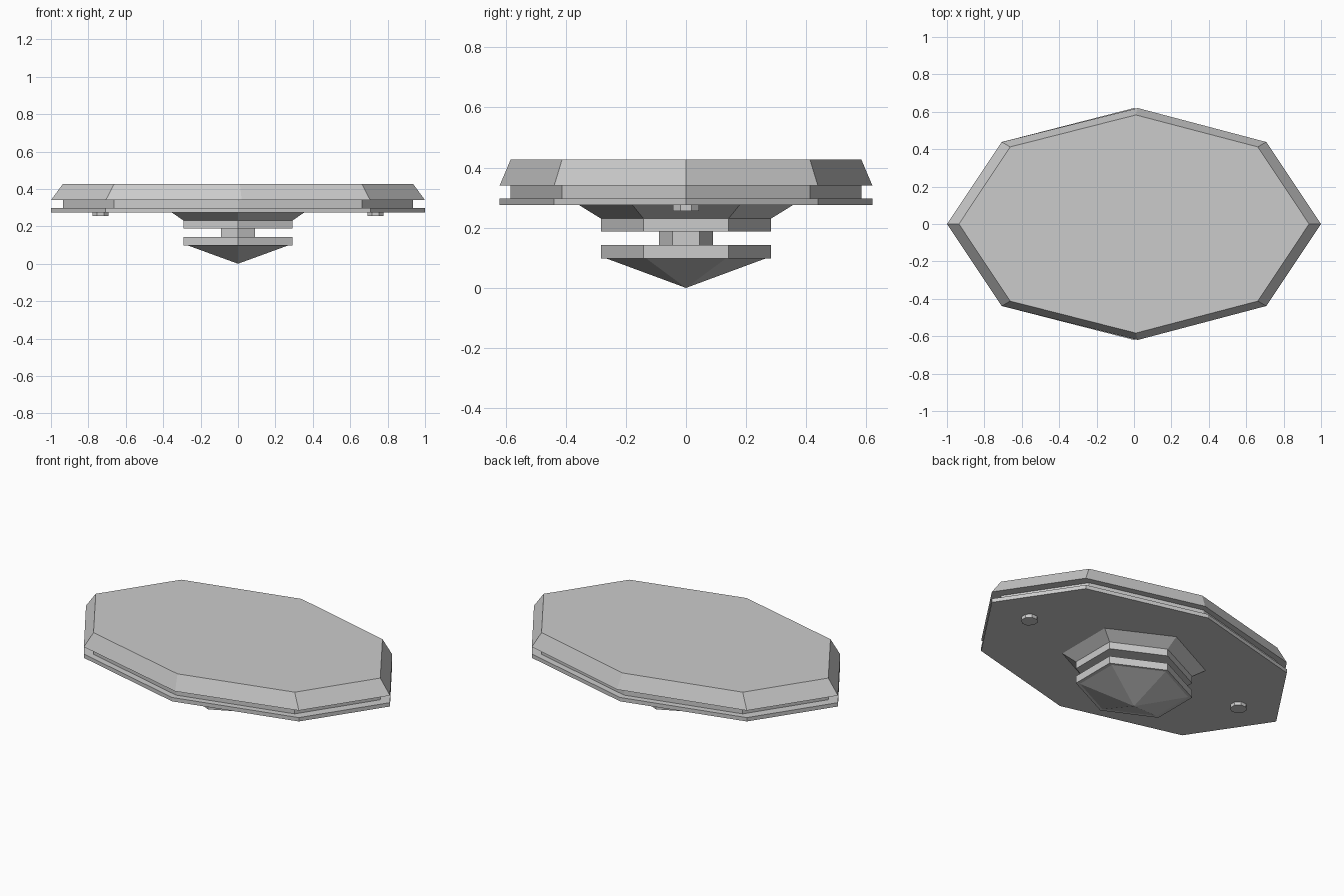
import bpy, bmesh
from math import sin, cos, pi

if "Cube" in bpy.data.objects:
    bpy.data.objects.remove(bpy.data.objects["Cube"])


def loft(name, sides, levels, start=0.0, centre=(0, 0)):
    """Closed solid through elliptical polygon levels (z, rx, ry, skew); rx = 0 makes a tip.
    skew nudges the front and back corners sideways."""
    bm = bmesh.new()
    rings = []
    for z, rx, ry, skew in levels:
        if rx == 0:
            rings.append([bm.verts.new((*centre, z))])
            continue
        ring = []
        for i in range(sides):
            a = start + 2 * pi * i / sides
            dx = skew if abs(cos(a)) < 0.01 else 0
            ring.append(bm.verts.new((centre[0] + rx * cos(a) + dx, centre[1] + ry * sin(a), z)))
        rings.append(ring)
    for low, high in zip(rings, rings[1:]):
        for i in range(sides):
            j = (i + 1) % sides
            if len(low) == 1:
                bm.faces.new((low[0], high[j], high[i]))
            else:
                bm.faces.new((low[i], low[j], high[j], high[i]))
    for ring in (rings[0], rings[-1]):
        if len(ring) > 1:
            bm.faces.new(ring)
    bmesh.ops.recalc_face_normals(bm, faces=bm.faces)
    mesh = bpy.data.meshes.new(name)
    bm.to_mesh(mesh)
    bm.free()
    obj = bpy.data.objects.new(name, mesh)
    bpy.context.collection.objects.link(obj)
    return obj


# Eight-sided platform: bevelled deck, recessed band, thin base plate
loft("deck", 8, [(0.34, 1.0, 0.62, 0.02), (0.427, 0.936, 0.583, 0.01)])
loft("recessed_band", 8, [(0.298, 0.936, 0.583, 0)] + [(0.34, 0.936, 0.583, 0)])
loft("base_plate", 8, [(0.275, 1.0, 0.62, 0), (0.298, 1.0, 0.62, 0)])

# Small round studs under the plate
for side, x in (("left", -0.735), ("right", 0.735)):
    loft(f"stud_{side}", 8, [(0.255, 0.046, 0.046, 0), (0.275, 0.046, 0.046, 0)], pi / 8, (x, 0))

# Six-sided pedestal parts below, corners pointing front and back
pedestal = {
    "flared_collar": [(0.23, 0.335, 0.282), (0.275, 0.41, 0.355)],
    "upper_ring": [(0.188, 0.335, 0.282), (0.23, 0.335, 0.282)],
    "shaft": [(0.142, 0.105, 0.09), (0.188, 0.105, 0.09)],
    "lower_ring": [(0.098, 0.335, 0.282), (0.142, 0.335, 0.282)],
    "pointed_tip": [(0.0, 0, 0), (0.098, 0.31, 0.265)],
}
for name, levels in pedestal.items():
    loft(name, 6, [(*level, 0) for level in levels], pi / 2)
